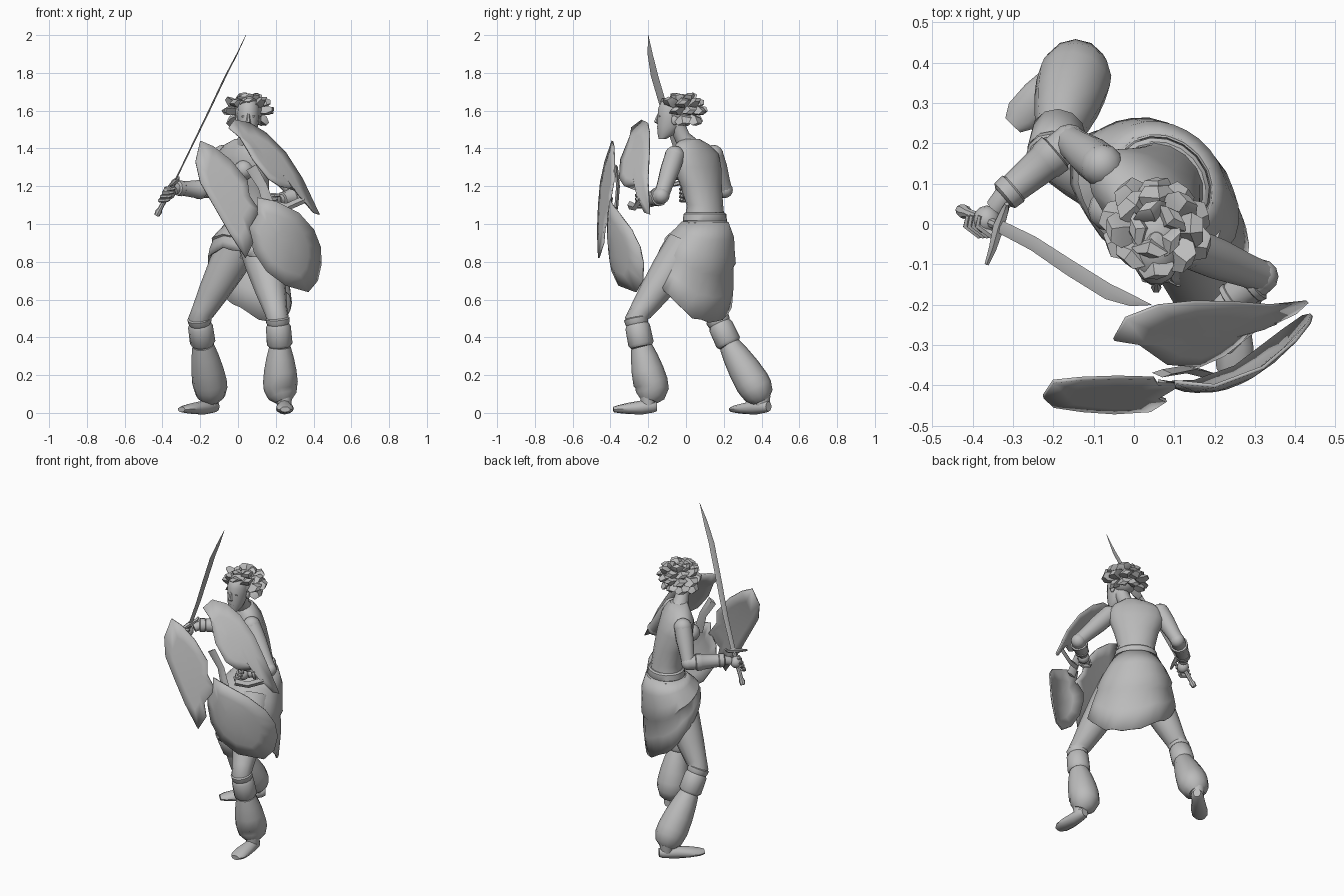
import bpy, bmesh, math, random
from mathutils import Vector

random.seed(4)
if "Cube" in bpy.data.objects:
    bpy.data.objects.remove(bpy.data.objects["Cube"])

grey = bpy.data.materials.new("plain grey")
grey.use_nodes = True
grey.diffuse_color = (0.5, 0.5, 0.5, 1)
grey.node_tree.nodes["Principled BSDF"].inputs["Base Color"].default_value = (0.5, 0.5, 0.5, 1)
parts = []
X, Y, Z = Vector((1, 0, 0)), Vector((0, 1, 0)), Vector((0, 0, 1))
SIDE = Vector((0.77, -0.64, 0))     # shoulder line of the turned torso
FRONT = Vector((-0.64, -0.77, 0))


def finish(name, bm, thick=0):
    bmesh.ops.recalc_face_normals(bm, faces=bm.faces)
    me = bpy.data.meshes.new(name)
    bm.to_mesh(me)
    bm.free()
    me.materials.append(grey)
    ob = bpy.data.objects.new(name, me)
    bpy.context.collection.objects.link(ob)
    if thick:
        mod = ob.modifiers.new("thickness", "SOLIDIFY")
        mod.thickness = thick
        mod.offset = 0
    parts.append(ob)


def skin(bm, rings, caps=True):
    n = len(rings[0])
    for r, s in zip(rings, rings[1:]):
        for i in range(n):
            bm.faces.new((r[i], r[(i + 1) % n], s[(i + 1) % n], s[i]))
    if caps:
        bm.faces.new(rings[0])
        bm.faces.new(rings[-1])


def loft(name, path, ref=X, sides=12, bm=None, level=False):
    """Rings along a path of (x, y, z, radius along ref[, other radius])."""
    own = bm is None
    bm = bm or bmesh.new()
    pts = [Vector(p[:3]) for p in path]
    rings = []
    for k, p in enumerate(path):
        t = (pts[min(k + 1, len(pts) - 1)] - pts[max(k - 1, 0)]).normalized()
        if level:
            t = Z
        u = (ref - t * ref.dot(t)).normalized()
        v = t.cross(u)
        ring = []
        for i in range(sides):
            a = math.tau * i / sides
            ring.append(bm.verts.new(pts[k] + u * math.cos(a) * p[3] + v * math.sin(a) * p[-1]))
        rings.append(ring)
    skin(bm, rings)
    if own:
        finish(name, bm)


def ball(name, centre, size):
    bm = bmesh.new()
    bmesh.ops.create_uvsphere(bm, u_segments=12, v_segments=8, radius=1)
    for v in bm.verts:
        v.co = Vector(centre) + Vector([c * s for c, s in zip(v.co, size)])
    finish(name, bm)


# Torso, neck and head
loft("torso", [(.07, .1, .82, .13, .11), (.07, .1, .93, .15, .125), (.07, .1, 1.03, .115, .095),
               (.065, .1, 1.1, .108, .088), (.05, .08, 1.2, .128, .095), (.03, .06, 1.3, .16, .1),
               (.025, .05, 1.37, .165, .088), (.03, .035, 1.42, .12, .065), (.035, .02, 1.45, .055, .05)],
     SIDE, 16, level=True)
for s, label in ((-1, "right"), (1, "left")):
    ball(label + "_breast", Vector((.03, .05, 1.285)) + FRONT * .07 + SIDE * s * .06, (.053, .053, .053))
loft("neck", [(.035, .02, 1.41, .055), (.045, -.02, 1.46, .042), (.055, -.05, 1.53, .042)])
loft("head", [(.055, -.125, 1.45, .02, .02), (.055, -.105, 1.475, .037, .046), (.055, -.09, 1.515, .05, .064),
              (.055, -.08, 1.56, .058, .072), (.055, -.074, 1.61, .06, .076), (.055, -.065, 1.65, .05, .066),
              (.055, -.05, 1.675, .02, .03)], X, 14, level=True)
loft("nose", [(.055, -.145, 1.585, .006), (.055, -.154, 1.56, .009), (.055, -.158, 1.54, .013),
              (.055, -.145, 1.53, .01)], X, 6, level=True)
loft("mouth", [(.055, -.142, 1.515, .016, .008), (.055, -.144, 1.507, .022, .009),
               (.055, -.14, 1.495, .016, .007)], X, 8, level=True)
for s, label in ((-1, "right"), (1, "left")):
    ball(label + "_ear", (.055 + s * .058, -.06, 1.55), (.01, .018, .026))
    ball(label + "_eye", (.055 + s * .024, -.138, 1.57), (.013, .007, .006))

# Hair: a cap with large blunt locks swept outward
ball("hair_cap", (.055, -.025, 1.6), (.078, .09, .075))
bm = bmesh.new()
core = Vector((.055, -.015, 1.595))
for row, (lift, count, reach) in enumerate(((-.5, 8, .12), (.05, 10, .132), (.5, 8, .125), (1.0, 5, .115))):
    for i in range(count):
        a = math.tau * (i + .5 * (row % 2)) / count
        d = Vector((math.cos(a) * math.cos(lift), math.sin(a) * math.cos(lift), math.sin(lift)))
        if d.y < -.4 and lift < .4:
            continue        # leave the face clear
        tip = reach * random.uniform(.92, 1.08)
        path = [tuple(core + d * .04) + (.026, .02),
                tuple(core + d * tip * .8) + (.046, .026),
                tuple(core + d * tip + Z * random.uniform(-.015, .01)) + (.03, .012)]
        loft("", path, Vector((-math.sin(a), math.cos(a), .35)), 4, bm)
finish("hair_locks", bm)

# Legs: thigh, knee band, puffed trouser leg and foot
for label, hip, knee, shin, cuff, ankle, toe in (
        ("left", (.115, .0, .88), (.21, -.265, .5), (.222, -.235, .35), (.225, -.18, .13), (.245, -.2, .05), (.25, -.385, .02)),
        ("right", (-.0, .1, .88), (-.205, .165, .5), (-.185, .23, .36), (-.145, .37, .13), (-.145, .405, .05), (-.3, .245, .02))):
    h, k, s, c, a, t = (Vector(p) for p in (hip, knee, shin, cuff, ankle, toe))
    loft(label + "_thigh", [(*h, .11), (*h.lerp(k, .3), .1), (*h.lerp(k, .65), .08),
                            (*h.lerp(k, .9), .062), (*k, .058), (*k.lerp(s, .5), .055), (*s, .055)])
    loft(label + "_knee_band", [(*k.lerp(s, -.05), .054), (*k.lerp(s, .0), .064), (*k.lerp(s, .14), .062),
                                (*k.lerp(s, .2), .058), (*k.lerp(s, .3), .066),
                                (*k.lerp(s, .9), .068), (*s, .056)])
    loft(label + "_trouser_leg", [(*s, .057), (*s.lerp(c, .25), .072), (*s.lerp(c, .55), .085), (*s.lerp(c, .85), .092),
                                  (*c, .089), (*c.lerp(a, .5), .077), (*c.lerp(a, .85), .045)])
    d = (t - a)
    d.z = 0
    d.normalize()
    across = Vector((-d.y, d.x, 0))
    heel = Vector((a.x, a.y, .034)) - d * .045
    end = Vector((t.x, t.y, .018))
    loft(label + "_foot", [(*heel, .022, .026), (*(heel + d * .02), .036, .032), (*heel.lerp(end, .35), .04, .037),
                           (*heel.lerp(end, .65), .048, .03), (*heel.lerp(end, .88), .045, .021),
                           (*end, .026, .014)], across, 12)
    loft(label + "_ankle", [(a.x, a.y, .09, .042), (a.x, a.y, .03, .036)], sides=12)

# Wrap skirt: flares along the stride, short in front and pointed behind
bm = bmesh.new()
rings, n = [], 28
wave = [random.uniform(-1, 1) for _ in range(n)]
for t, wide, deep, cx, cy in ((0, .13, .115, .07, .1), (.18, .165, .14, .07, .1), (.34, .195, .15, .065, .085),
                              (.48, .215, .162, .06, .075), (.53, .212, .152, .06, .07), (.75, .232, .158, .06, .058),
                              (1, .252, .15, .06, .045)):
    ring = []
    for i in range(n):
        a = math.tau * i / n
        out = 1 + t * .03 * wave[i]
        hem = .68 + .19 * math.sin(a) - .03 * math.cos(a) + .015 * wave[i]
        p = Vector((cx, cy, 1.01 + (hem - 1.01) * t))
        ring.append(bm.verts.new(p + (SIDE * wide * math.cos(a) + FRONT * deep * math.sin(a)) * out))
    rings.append(ring)
skin(bm, rings, False)
finish("wrap_skirt", bm, .008)
for i, (low, high, r) in enumerate(((.965, 1.015, .135), (1.01, 1.06, .122))):
    loft(f"waist_sash_{i + 1}", [(.07, .1, low, r, r * .86), (.07, .1, low + .008, r + .006, r * .9),
                                 (.07, .1, high - .008, r + .002, r * .87), (.07, .1, high, r - .008, r * .8)],
         SIDE, 18, level=True)

# Arms with ringed bracers and clenched hands
for label, sh, el, wr, hand in (
        ("right", (-.08, .145, 1.365), (-.16, .205, 1.18), (-.32, .07, 1.19), (-.365, .01, 1.165)),
        ("left", (.14, -.06, 1.36), (.315, -.13, 1.15), (.235, -.19, 1.13), (.195, -.225, 1.125))):
    s, e, w, h = (Vector(p) for p in (sh, el, wr, hand))
    ball(label + "_shoulder", s, (.054, .054, .054))
    loft(label + "_upper_arm", [(*s, .053), (*s.lerp(e, .35), .052), (*s.lerp(e, .75), .043), (*e, .04)], Y)
    loft(label + "_forearm", [(*e, .042), (*e.lerp(w, .3), .044), (*w, .028), (*w.lerp(h, .5), .026)], Z)
    ball(label + "_elbow", e, (.043, .043, .043))
    loft(label + "_bracer", [(*e.lerp(w, .2), .043), (*e.lerp(w, .22), .052), (*e.lerp(w, .36), .05),
                             (*e.lerp(w, .38), .047), (*e.lerp(w, .85), .038),
                             (*e.lerp(w, .87), .042), (*w, .04), (*w.lerp(e, -.03), .03)], Z)
    ball(label + "_hand", h, (.034, .036, .036))
    d = (h - w).normalized()
    q = d.cross(Z).normalized()
    bm = bmesh.new()
    for j in range(4):
        o = h + d * .015 + Z * (.03 - j * .02) + X * (.015 - j * .01)
        loft("", [(*(o - q * .034), .008), (*(o - q * .02 + d * .018), .011),
                  (*(o + q * .02 + d * .018), .011), (*(o + q * .03 - d * .005), .008)], Z, 6, bm)
    finish(label + "_fingers", bm)

# Curved sword
loft("sword_grip", [(-.43, .035, 1.045, .014), (-.42, .03, 1.065, .018), (-.412, .027, 1.08, .012),
                    (-.37, .01, 1.16, .013), (-.335, -.005, 1.225, .012)], Y, 8)
loft("sword_guard", [(-.365, -.1, 1.2, .006), (-.35, -.06, 1.21, .011), (-.335, -.005, 1.225, .016),
                     (-.32, .035, 1.235, .011), (-.315, .05, 1.25, .006)], Z, 6)
loft("sword_blade", [(-.335, -.005, 1.225, .016, .004), (-.25, -.048, 1.4, .018, .004), (-.16, -.108, 1.585, .02, .004),
                     (-.065, -.167, 1.785, .02, .003), (-.005, -.19, 1.9, .014, .003), (.042, -.2, 2.0, .001, .001)],
     Vector((.25, 1, 0)), 4)


# Broken shield: three bowed plates cut from outlines in the x-z plane
def shield_plate(name, outline, depth):
    bm = bmesh.new()
    mx = sum(p[0] for p in outline) / len(outline)
    mz = sum(p[1] for p in outline) / len(outline)
    rings = []
    for f in (.3, .65, 1):
        spots = [(mx + (x - mx) * f, mz + (z - mz) * f) for x, z in outline]
        rings.append([bm.verts.new((x, depth(x, z), z)) for x, z in spots])
    skin(bm, rings, False)
    bm.faces.new(rings[0])
    finish(name, bm, .009)


def tilted(y0, slope, across0, bend, along0):
    """Plate sloping across its diagonal and bowed along it."""
    return lambda x, z: (y0 + slope * (.79 * x + .61 * z - across0)
                         + bend * (.61 * x - .79 * z - along0) ** 2)


shield_plate("lower_shield_plate", [(.1, 1.14), (.2, 1.12), (.32, 1.06), (.4, .97), (.435, .88), (.44, .79), (.42, .7), (.37, .64),
                                    (.25, .675), (.15, .75), (.085, .85), (.06, .95), (.06, 1.01), (.105, 1.07)],
             lambda x, z: -.415 + 2.3 * (x - .165) ** 2 + .5 * (z - .97) ** 2)
shield_plate("upper_shield_plate", [(-.05, 1.51), (-.02, 1.55), (.06, 1.535), (.15, 1.48), (.25, 1.38), (.34, 1.24), (.43, 1.05), (.4, 1.06),
                                    (.3, 1.18), (.22, 1.2), (.16, 1.24), (.08, 1.34), (.01, 1.46)],
             tilted(-.365, 1, .87, .6, -.89))
shield_plate("outer_shield_plate", [(-.225, 1.33), (-.2, 1.44), (-.13, 1.41), (-.04, 1.34), (.05, 1.23), (.06, 1.15), (.115, 1.07), (.06, .98),
                                    (.08, .9), (.04, .82), (-.05, .96), (-.13, 1.1), (-.2, 1.22)],
             tilted(-.465, .36, .56, .15, -.92))
loft("shield_brace", [(.07, -.37, 1.3, .03, .01), (.13, -.36, 1.2, .025, .01), (.17, -.37, 1.08, .03, .01)], X, 4)
loft("shield_handle", [(.19, -.3, 1.1, .022, .012), (.26, -.27, 1.09, .02, .012), (.35, -.24, 1.13, .02, .01)], Z, 4)

# Smooth shading with crisp edges
bpy.ops.object.select_all(action="DESELECT")
for ob in parts:
    ob.select_set(True)
bpy.context.view_layer.objects.active = parts[0]
bpy.ops.object.shade_smooth_by_angle(angle=math.radians(40))
